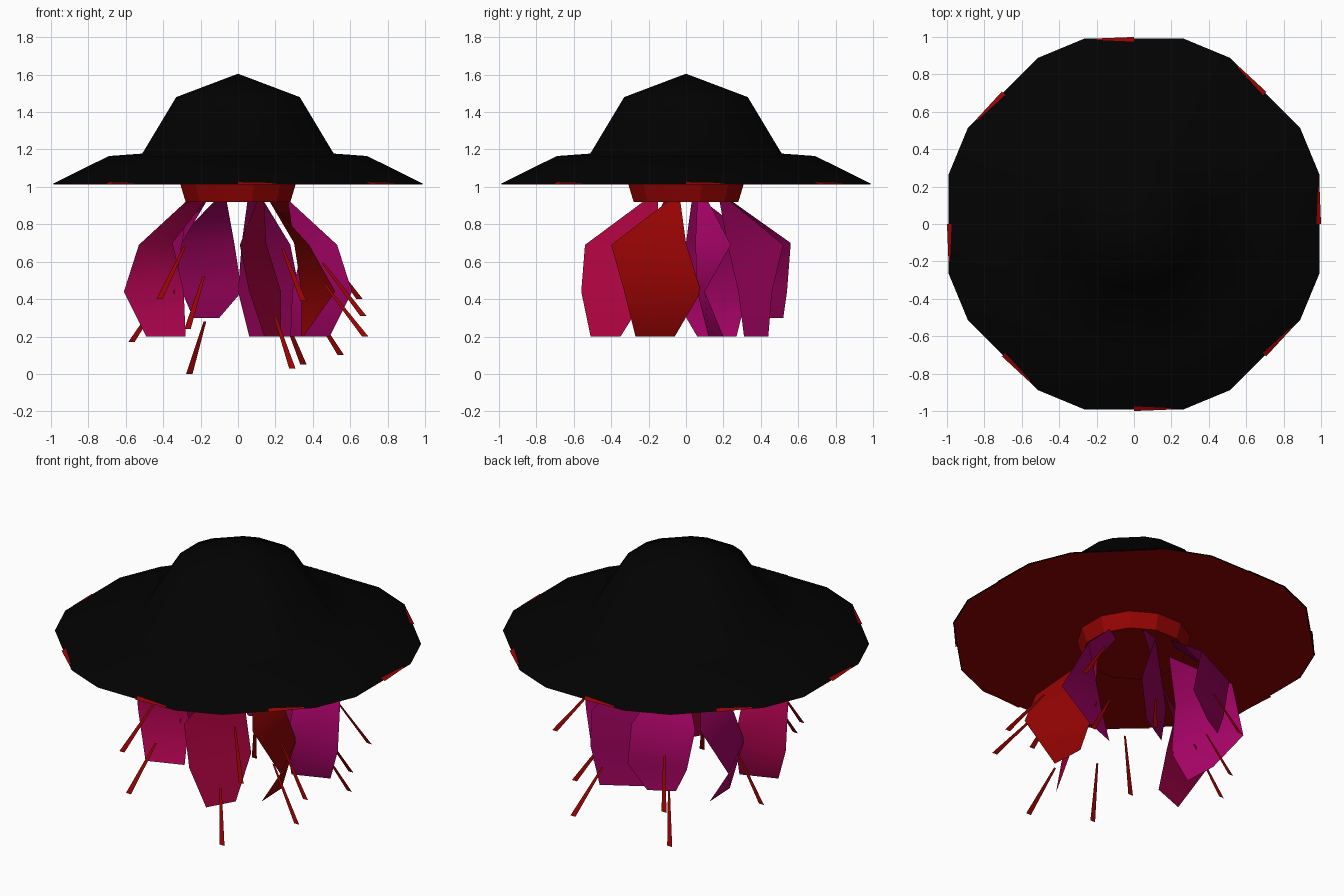
import bpy
import bmesh
from math import sin, cos, pi, radians
from mathutils import Vector

default = bpy.data.objects.get("Cube")
if default:
    bpy.data.objects.remove(default, do_unlink=True)


def material(name, r, g, b):
    mat = bpy.data.materials.new(name)
    mat.use_nodes = True
    mat.diffuse_color = (r, g, b, 1)
    shader = mat.node_tree.nodes["Principled BSDF"]
    shader.inputs["Base Color"].default_value = (r, g, b, 1)
    shader.inputs["Roughness"].default_value = 0.9
    return mat


black = material("cap black", 0.0006, 0.0006, 0.0006)
red = material("deep red", 0.3, 0.001, 0.001)
crimson = material("crimson", 0.42, 0.001, 0.05)
rose = material("rose", 0.41, 0.001, 0.075)
purple = material("purple", 0.35, 0.001, 0.115)
magenta = material("magenta", 0.4, 0.001, 0.14)


def add_mesh(name, verts, faces, mat):
    mesh = bpy.data.meshes.new(name)
    mesh.from_pydata(verts, [], faces)
    mesh.materials.append(mat)
    mesh.update()
    obj = bpy.data.objects.new(name, mesh)
    bpy.context.collection.objects.link(obj)
    return obj


def lathe(name, profile, angles, mat, close_bottom=False):
    """Stack rings of the profile (radius, height); radius zero gives a tip."""
    bm = bmesh.new()
    rings = []
    for radius, z in profile:
        if radius == 0:
            rings.append([bm.verts.new((0, 0, z))] * len(angles))
        else:
            rings.append([bm.verts.new((radius * cos(a), radius * sin(a), z)) for a in angles])
    for low, high in zip(rings, rings[1:]):
        for i in range(len(angles)):
            j = (i + 1) % len(angles)
            corners = list(dict.fromkeys((low[i], low[j], high[j], high[i])))
            bm.faces.new(corners)
    if close_bottom:
        bm.faces.new(rings[0][::-1])
    mesh = bpy.data.meshes.new(name)
    bm.to_mesh(mesh)
    bm.free()
    mesh.materials.append(mat)
    obj = bpy.data.objects.new(name, mesh)
    bpy.context.collection.objects.link(obj)
    return obj


# Cap: wide brim and domed crown on an uneven sixteen-sided outline
cap_angles = [radians(quarter * 90 + step) for quarter in range(4) for step in (15, 30, 60, 75)]
cap_profile = [(1.026, 1.016), (0.715, 1.165), (0.53, 1.178), (0.342, 1.48), (0, 1.605)]
cap = lathe("cap", cap_profile, cap_angles, black)
bpy.ops.object.select_all(action="DESELECT")
cap.select_set(True)
bpy.context.view_layer.objects.active = cap
bpy.ops.object.shade_smooth_by_angle(angle=radians(75))

# Lining under the brim
lathe("brim_lining", [(1.022, 1.012), (1.02, 1.015)], cap_angles, red, close_bottom=True)

# Red slivers showing along the brim edge
sliver_verts, sliver_faces = [], []
for k in range(8):
    out = Vector((cos(k * pi / 4), sin(k * pi / 4), 0))
    side = Vector((-out.y, out.x, 0))
    first = len(sliver_verts)
    for reach, along in ((1.0, 0), (0.992, 0.2), (0.984, 0.2), (0.975, 0)):
        height = 1.018 + (0.99 - reach) * 0.48
        sliver_verts.append(out * reach + side * along + Vector((0, 0, height)))
    sliver_faces.append(range(first, first + 4))
add_mesh("brim_slivers", sliver_verts, sliver_faces, red)

# Neck below the cap
neck_angles = [radians(i * 30 + 15) for i in range(12)]
lathe("neck", [(0.29, 0.92), (0.32, 1.016)], neck_angles, red, close_bottom=True)


# Petals: plan points run top, shoulder, elbow, two hem corners, elbow, shoulder, top
def petal(name, mat, hem, plan):
    heights = (0.92, 0.69, 0.44, hem, hem, 0.44, 0.7, 0.92)
    verts = [(x, y, z) for (x, y), z in zip(plan, heights)]
    obj = add_mesh(name, verts, [(0, 1, 6, 7), (1, 2, 5, 6), (2, 3, 4, 5)], mat)
    obj.data.shade_smooth()


def opposite(plan):
    return [(-x, -y) for x, y in plan]


edge_plan = [(.17, -.1), (.38, -.4), (.52, -.33), (.35, -.27),
             (.34, -.06), (.34, .08), (.3, 0), (.27, -.03)]
side_plan = [(-.28, -.12), (-.53, -.24), (-.61, -.1), (-.49, -.2),
             (-.28, -.12), (-.29, -.06), (-.35, -.05), (-.18, -.06)]

petal("front_left_petal", red, 0.2, edge_plan)
petal("back_right_petal", magenta, 0.2, opposite(edge_plan))
petal("right_petal", rose, 0.2, side_plan)
petal("left_petal", magenta, 0.2, opposite(side_plan))
petal("front_petal", crimson, 0.2, [(.1, -.23), (.01, -.54), (.06, -.56), (.14, -.51),
      (.23, -.35), (.23, -.2), (.15, -.15), (.14, -.15)])
petal("back_petal", purple, 0.3, [(-.13, .2), (-.35, .41), (-.3, .42), (-.24, .44),
      (-.1, .52), (.02, .54), (-.02, .56), (-.06, .25)])
petal("back_left_petal", purple, 0.2, [(.14, .24), (.28, .52), (.33, .46), (.28, .44),
      (.06, .31), (0, .28), (.02, .22), (.05, .18)])

# Stamens: thin flat strips that widen towards the tip
tips = [(.29, -.57, .03), (-.42, -.53, .4), (-.27, -.68, .24), (.67, -.3, .31),
        (.68, -.4, .2), (.35, -.47, .39), (.55, .3, .1), (.65, .35, .4),
        (-.26, .53, 0), (-.57, .08, .17), (.35, .6, .05), (-.27, .6, .24)]
for number, (x, y, z) in enumerate(tips, 1):
    root_x, root_y, root_z = x * 0.68, y * 0.79, z + 0.28
    add_mesh(f"stamen_{number}", [
        (root_x - 0.007, root_y, root_z), (root_x + 0.007, root_y, root_z),
        (x + 0.017, y, z), (x - 0.017, y, z)], [(0, 1, 2, 3)], red)
